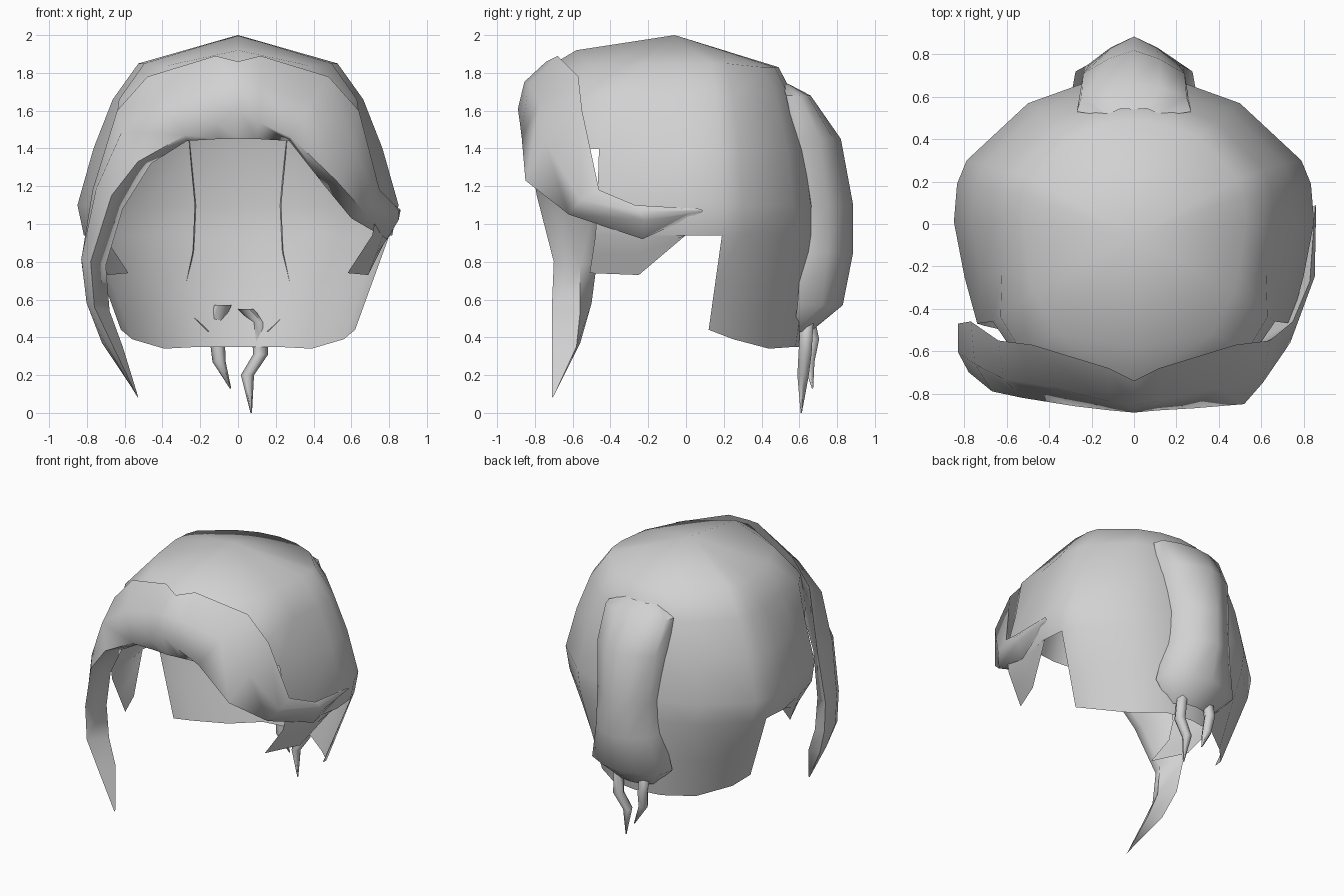
import bpy, bmesh, math
from mathutils import Vector

grey = bpy.data.materials.new("plain_grey")
grey.diffuse_color = (0.64, 0.64, 0.64, 1)


def finish(bm, name, open_shell=False, angle=50):
    bmesh.ops.remove_doubles(bm, verts=bm.verts, dist=0.0005)
    bmesh.ops.recalc_face_normals(bm, faces=bm.faces)
    if open_shell:  # make an open shell face away from the head centre
        c = Vector((0, 0, 1))
        if sum((f.calc_center_median() - c).dot(f.normal) * f.calc_area() for f in bm.faces) < 0:
            bmesh.ops.reverse_faces(bm, faces=bm.faces)
    me = bpy.data.meshes.new(name)
    bm.to_mesh(me)
    bm.free()
    me.materials.append(grey)
    ob = bpy.data.objects.new(name, me)
    bpy.context.collection.objects.link(ob)
    bpy.ops.object.select_all(action='DESELECT')
    ob.select_set(True)
    bpy.context.view_layer.objects.active = ob
    bpy.ops.object.shade_smooth_by_angle(angle=math.radians(angle))
    return ob


def loft(rings, name, closed=True, caps=(True, True), open_shell=False, angle=50):
    bm = bmesh.new()
    rows = [[bm.verts.new(p) for p in r] for r in rings]
    n = len(rows[0])
    for a, b in zip(rows, rows[1:]):
        for i in range(n if closed else n - 1):
            j = (i + 1) % n
            bm.faces.new((a[i], a[j], b[j], b[i]))
    for use, row in zip(caps, (rows[0], rows[-1])):
        if use:
            bm.faces.new(row)
    return finish(bm, name, open_shell, angle)


# Hair cap: half outline from back to front, as (x, y, bottom x, bottom y, bottom z)
columns = [
    (0.00, 0.69, 0.00, 0.61, 0.35), (0.25, 0.66, 0.20, 0.58, 0.35),
    (0.50, 0.57, 0.39, 0.44, 0.34), (0.79, 0.30, 0.56, 0.25, 0.39),
    (0.835, 0.19, 0.62, 0.12, 0.44), (0.85, 0.01, 0.80, 0.01, 0.95),
    (0.80, -0.25, 0.69, -0.25, 0.73), (0.74, -0.47, 0.58, -0.51, 0.74),
    (0.60, -0.66, 0, 0, 0), (0.00, -0.76, 0, 0, 0)]
# Levels: z, width scale, back depth scale, front depth scale
levels = [(1.85, 0.62, 0.71, 0.92), (1.66, 0.78, 0.84, 0.95), (1.40, 0.90, 0.94, 0.98),
          (1.10, 1.00, 1.00, 1.00), (0.94, 0.96, 1.00, 1.02)]
LAST_BACK, TEMPLE, BROW = 4, 7, 8
# Two upper rows of the front columns, where the dome rolls over into the fringe
front_top = {7: ((0.47, -0.32, 1.84), (0.63, -0.44, 1.66)),
             8: ((0.37, -0.52, 1.84), (0.54, -0.59, 1.66)),
             9: ((0.00, -0.58, 1.92), (0.00, -0.75, 1.82))}


def cap_column(i, side):
    x, y, bx, by, bz = columns[i]
    pts = [Vector((side * x * sx, y * (sb if y > 0 else sf), z)) for z, sx, sb, sf in levels]
    if i < 3:
        pts[0].z = 1.83
    if i in front_top:
        for k, (px, py, pz) in enumerate(front_top[i]):
            pts[k] = Vector((side * px, py, pz))
    end = Vector((side * bx, by, bz))
    return pts + [pts[-1].lerp(end, 0.5), end]


bm = bmesh.new()
apex = bm.verts.new((0, -0.06, 2.0))
for side in (1, -1):
    grid = [[bm.verts.new(p) for p in cap_column(i, side)] for i in range(len(columns))]
    for i, (a, b) in enumerate(zip(grid, grid[1:])):
        bm.faces.new((apex, a[0], b[0]))
        # notch above the ear, temple and brow stop early
        for k in range({LAST_BACK: 4, TEMPLE: 2, BROW: 1}.get(i, 6)):
            bm.faces.new((a[k], a[k + 1], b[k + 1], b[k]))
bmesh.ops.delete(bm, geom=[v for v in bm.verts if not v.link_faces], context='VERTS')
finish(bm, "hair_cap", open_shell=True, angle=70)

# Fringe: stations of top edge, front ridge and lower inner edge, left tip to right tip
stations = [
    ((-0.54, -0.70, 0.10), (-0.53, -0.71, 0.08), (-0.53, -0.70, 0.09)),
    ((-0.72, -0.56, 0.37), (-0.67, -0.71, 0.37), (-0.61, -0.58, 0.35)),
    ((-0.80, -0.50, 0.58), (-0.76, -0.71, 0.56), (-0.68, -0.56, 0.54)),
    ((-0.83, -0.47, 0.81), (-0.78, -0.70, 0.80), (-0.70, -0.56, 0.78)),
    ((-0.77, -0.46, 1.18), (-0.67, -0.79, 1.15), (-0.61, -0.64, 1.08)),
    ((-0.64, -0.55, 1.60), (-0.53, -0.82, 1.33), (-0.46, -0.72, 1.32)),
    ((-0.48, -0.57, 1.78), (-0.28, -0.86, 1.47), (-0.27, -0.80, 1.44)),
    ((-0.12, -0.68, 1.89), (-0.11, -0.88, 1.54), (-0.10, -0.83, 1.45)),
    ((0.00, -0.74, 1.86), (0.00, -0.89, 1.61), (0.00, -0.84, 1.45)),
    ((0.12, -0.68, 1.89), (0.11, -0.88, 1.54), (0.10, -0.83, 1.45)),
    ((0.48, -0.57, 1.78), (0.28, -0.87, 1.46), (0.27, -0.80, 1.44)),
    ((0.64, -0.55, 1.60), (0.52, -0.85, 1.23), (0.46, -0.72, 1.20)),
    ((0.75, -0.46, 1.18), (0.68, -0.62, 1.05), (0.60, -0.54, 1.03)),
    ((0.83, -0.27, 1.10), (0.85, -0.22, 1.02), (0.79, -0.23, 0.92)),
    ((0.855, 0.08, 1.08), (0.86, 0.09, 1.07), (0.84, 0.08, 1.06))]
rings = []
for t, f, b in stations:
    t, f, b = Vector(t), Vector(f), Vector(b)
    size = min((t - f).length, 0.4)
    out = Vector((f.x, f.y, 0)).normalized()
    upper = t.lerp(f, 0.5) + out * size * 0.14 + Vector((0, 0, size * 0.06))
    rings.append([t, upper, f, b])
loft(rings, "fringe", angle=85)

# Back roll: z, half width, edge y, shoulder y, ridge y
roll = [(1.74, 0.13, 0.51, 0.52, 0.54), (1.68, 0.27, 0.53, 0.60, 0.66),
        (1.45, 0.26, 0.58, 0.71, 0.82), (1.10, 0.23, 0.61, 0.75, 0.885),
        (0.85, 0.24, 0.61, 0.75, 0.885), (0.57, 0.30, 0.59, 0.72, 0.83),
        (0.43, 0.16, 0.57, 0.61, 0.66)]
loft([[(-w, e, z), (-w * 0.92, s, z), (-w * 0.46, (s + r) / 2 + 0.015, z), (0, r, z),
       (w * 0.46, (s + r) / 2 + 0.015, z), (w * 0.92, s, z), (w, e, z)]
      for z, w, e, s, r in roll],
     "back_roll", closed=False, caps=(False, False), open_shell=True, angle=60)


# Loose wisps under the roll: tapered tubes along (x, y, z, radius)
def wisp(name, path, sides=6):
    loft([[(x + r * math.cos(2 * math.pi * k / sides), y + r * math.sin(2 * math.pi * k / sides), z)
           for k in range(sides)] for x, y, z, r in path], name, angle=80)


wisp("left_wisp", [(-0.08, 0.61, 0.57, 0.045), (-0.11, 0.65, 0.49, 0.04), (-0.11, 0.67, 0.39, 0.04),
                   (-0.10, 0.65, 0.27, 0.035), (-0.04, 0.67, 0.13, 0.004)])
wisp("right_wisp", [(0.04, 0.61, 0.55, 0.04), (0.11, 0.64, 0.48, 0.04), (0.12, 0.63, 0.31, 0.04),
                    (0.05, 0.62, 0.20, 0.035), (0.07, 0.61, 0.0, 0.004)])
